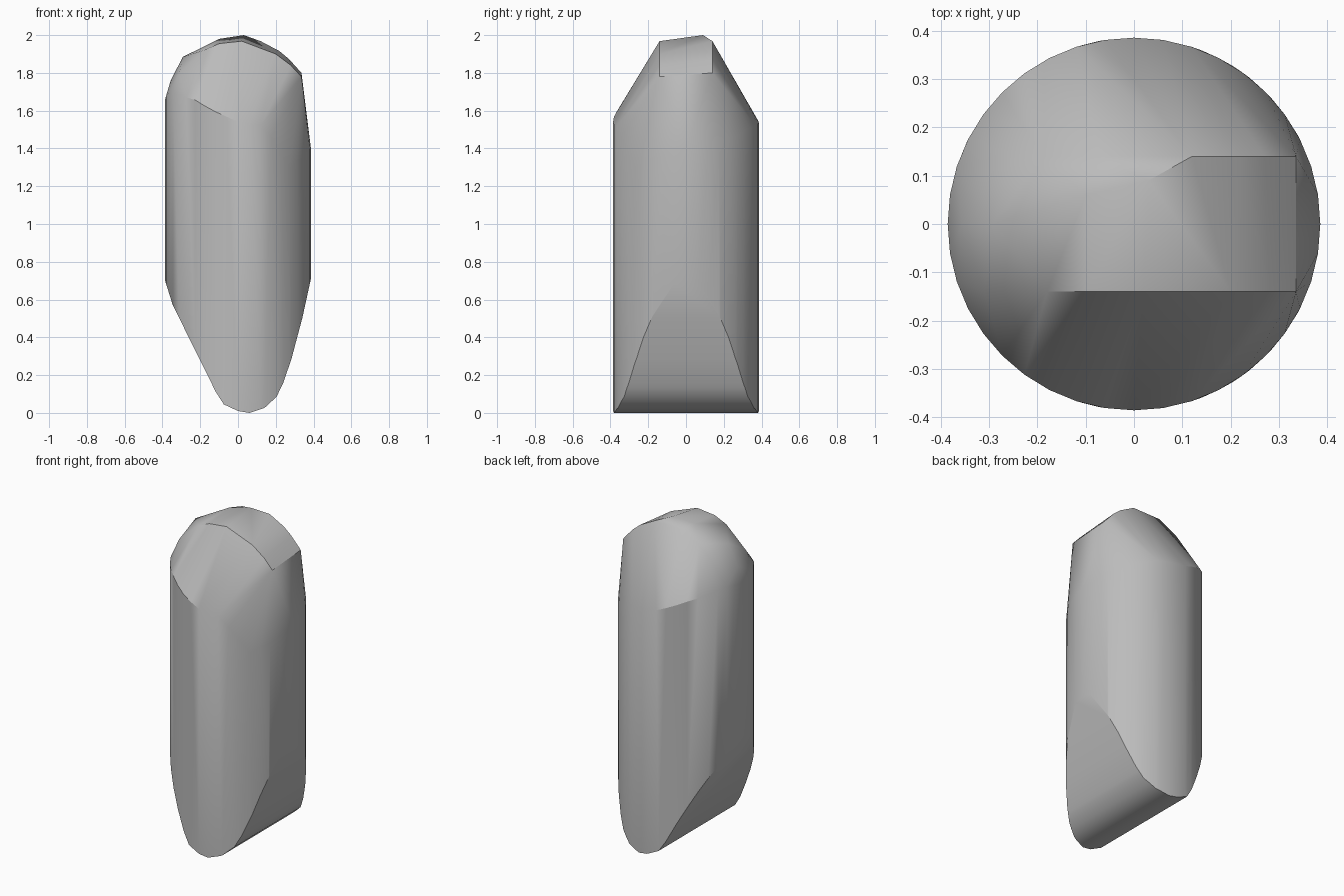
import bpy, bmesh, math

cube = bpy.data.objects.get("Cube")
if cube:
    bpy.data.objects.remove(cube)

R, STEPS = 0.386, 40


def lerp_table(table, t):
    """Linear interpolation in a sorted list of (key, value) pairs."""
    for (a, va), (b, vb) in zip(table, table[1:]):
        if a <= t <= b:
            return va + (vb - va) * (t - a) / (b - a)
    return table[0][1] if t < table[0][0] else table[-1][1]


# Wedge-shaped lower end: height against x
wedge = [(-0.386, 0.70), (-0.345, 0.57), (-0.117, 0.11), (-0.075, 0.045),
         (0.0, 0.01), (0.06, 0.0), (0.14, 0.026), (0.204, 0.085),
         (0.24, 0.16), (0.283, 0.286), (0.34, 0.50), (0.386, 0.71)]
# Upper end of the round wall: height against angle in degrees
rim = [(0, 1.40), (24, 1.43), (45, 1.47), (70, 1.52), (96, 1.54), (126, 1.62),
       (158, 1.68), (180, 1.66), (202, 1.70), (233, 1.66), (250, 1.60),
       (274, 1.53), (290, 1.52), (315, 1.30), (352, 1.39), (360, 1.40)]
# Crown ridges: x and height, along the front and back shoulders
front_ridge = [(-0.31, 1.80), (-0.18, 1.92), (-0.10, 1.955), (0.02, 1.968),
               (0.20, 1.90), (0.28, 1.84), (0.336, 1.78)]
back_ridge = [(-0.25, 1.85), (-0.19, 1.905), (-0.07, 1.965), (0.12, 1.968),
              (0.22, 1.915), (0.27, 1.873), (0.336, 1.80)]
crown = [(0.03, 0.09, 2.0), (-0.10, 0.06, 1.98), (-0.293, 0.0, 1.884),
         (-0.357, 0.0, 1.757)]

points = list(crown)
points += [(x, -0.14, z) for x, z in front_ridge]
points += [(x, 0.14, z) for x, z in back_ridge]
for i in range(STEPS):
    a = 2 * math.pi * i / STEPS
    x, y = R * math.cos(a), R * math.sin(a)
    points.append((x, y, lerp_table(rim, math.degrees(a))))
    points.append((x, y, lerp_table(wedge, x)))
# Sharpen the lower end at its own profile points
for x, z in wedge:
    y = math.sqrt(max(R * R - x * x, 0))
    points += [(x, y, z), (x, -y, z)]

# Wrap the sections in one convex skin
bm = bmesh.new()
for p in points:
    bm.verts.new(p)
bmesh.ops.remove_doubles(bm, verts=bm.verts, dist=0.004)
hull = bmesh.ops.convex_hull(bm, input=bm.verts)
loose = {g for g in hull["geom_interior"] + hull["geom_unused"]
         if isinstance(g, bmesh.types.BMVert)}
bmesh.ops.delete(bm, geom=list(loose), context="VERTS")
bmesh.ops.recalc_face_normals(bm, faces=bm.faces)
mesh = bpy.data.meshes.new("faceted_capsule")
bm.to_mesh(mesh)
bm.free()
body = bpy.data.objects.new("faceted_capsule", mesh)
bpy.context.collection.objects.link(body)

# Plain grey
grey = bpy.data.materials.new("plain_grey")
grey.use_nodes = True
grey.diffuse_color = (0.5, 0.5, 0.5, 1)
grey.node_tree.nodes["Principled BSDF"].inputs["Base Color"].default_value = (0.5, 0.5, 0.5, 1)
mesh.materials.append(grey)

bpy.ops.object.select_all(action="DESELECT")
body.select_set(True)
bpy.context.view_layer.objects.active = body
bpy.ops.object.shade_smooth_by_angle(angle=math.radians(30))
